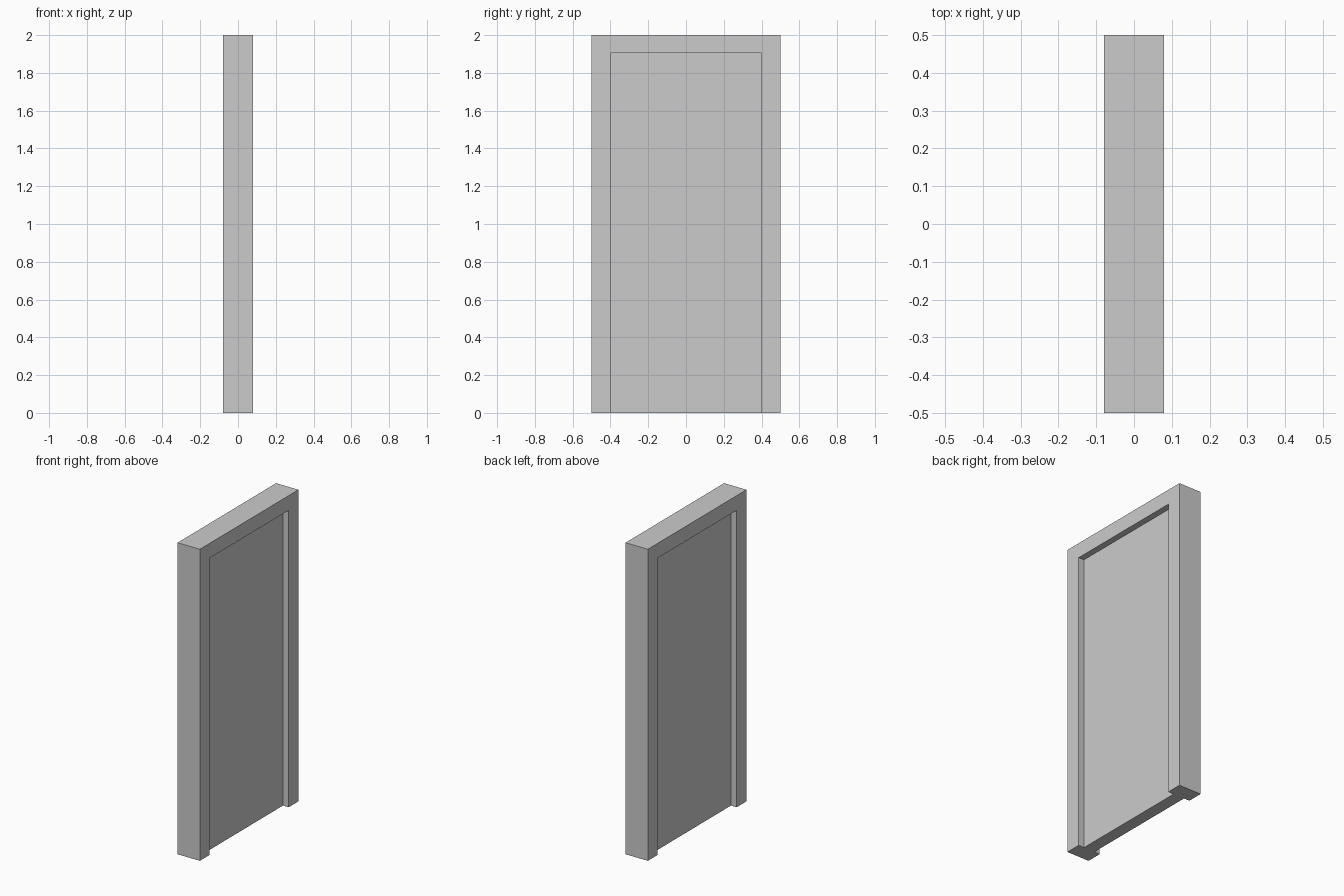
import bpy, bmesh

if "Cube" in bpy.data.objects:
    bpy.data.objects.remove(bpy.data.objects["Cube"])

HALF_DEPTH = 0.079
OPEN_HALF, OPEN_TOP = 0.4, 1.905


def extrude_x(name, outline, half):
    """Extrude a (y, z) outline symmetrically along x."""
    bm = bmesh.new()
    face = bm.faces.new([bm.verts.new((-half, y, z)) for y, z in outline])
    ext = bmesh.ops.extrude_face_region(bm, geom=[face], use_keep_orig=True)
    verts = [g for g in ext["geom"] if isinstance(g, bmesh.types.BMVert)]
    bmesh.ops.translate(bm, verts=verts, vec=(2 * half, 0, 0))
    bmesh.ops.recalc_face_normals(bm, faces=bm.faces)
    mesh = bpy.data.meshes.new(name)
    bm.to_mesh(mesh)
    bm.free()
    obj = bpy.data.objects.new(name, mesh)
    bpy.context.collection.objects.link(obj)
    return obj


# Door frame: two jambs and a head in one arch-shaped piece
half_arch = [(0.5, 0), (0.5, 2), (-0.5, 2), (-0.5, 0)]
opening = [(-OPEN_HALF, 0), (-OPEN_HALF, OPEN_TOP), (OPEN_HALF, OPEN_TOP), (OPEN_HALF, 0)]
extrude_x("door_frame", half_arch + opening, HALF_DEPTH)

# Door leaf, recessed equally on both sides
extrude_x("door_leaf", opening, 0.039)
